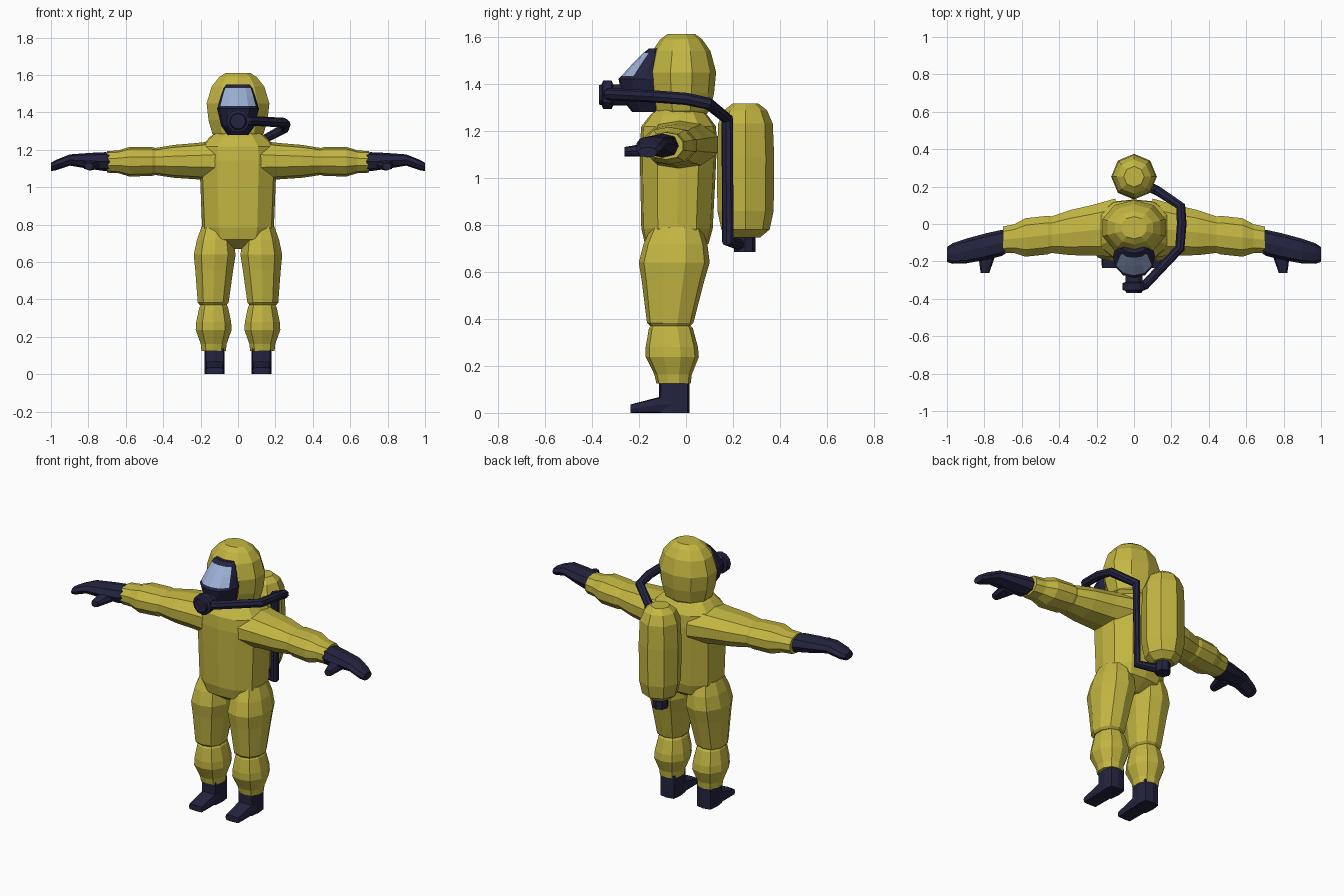
import bpy
import bmesh
from math import cos, sin, pi
from mathutils import Vector

default = bpy.data.objects.get("Cube")
if default:
    bpy.data.objects.remove(default, do_unlink=True)


def material(name, colour):
    mat = bpy.data.materials.new(name)
    mat.use_nodes = True
    mat.diffuse_color = (*colour, 1)
    shader = mat.node_tree.nodes["Principled BSDF"]
    shader.inputs["Base Color"].default_value = (*colour, 1)
    return mat


YELLOW = material("suit yellow", (.55, .47, .055))
NAVY = material("rubber navy", (.017, .017, .05))
GLASS = material("visor blue", (.33, .43, .66))
STRAIGHT = ((0, 1), (1, 1))


def rounded_outline(sides, power):
    """Unit outline between a circle (power 2) and a square (high power)."""
    outline = []
    for i in range(sides):
        angle = 2 * pi * i / sides + pi / 2
        c, s = cos(angle), sin(angle)
        reach = (abs(c) ** power + abs(s) ** power) ** (-1 / power)
        outline.append(Vector((c * reach, s * reach)))
    return outline


def tube(name, mat, start, end, size, end_size=None, swell=STRAIGHT,
         sides=10, power=2.4, mirror=False):
    """Tapering flat shaded body from start to end.

    Sizes are half widths across the main axis; swell holds pairs of
    (fraction along the body, scale of the cross-section there).
    """
    start, end = Vector(start), Vector(end)
    size, end_size = Vector(size), Vector(end_size or size)
    span = end - start
    axis = max(range(3), key=lambda k: abs(span[k]))
    across = [k for k in range(3) if k != axis]
    outline = rounded_outline(sides, power)

    # Rings of the body
    bm = bmesh.new()
    rings = []
    for along, scale in swell:
        centre = start.lerp(end, along)
        half = size.lerp(end_size, along) * scale
        ring = []
        for unit in outline:
            co = centre.copy()
            for n, k in enumerate(across):
                co[k] += unit[n] * half[n]
            ring.append(bm.verts.new(co))
        rings.append(ring)

    # Skin and end caps
    for low, high in zip(rings, rings[1:]):
        for i in range(sides):
            j = (i + 1) % sides
            bm.faces.new((low[i], low[j], high[j], high[i]))
    bm.faces.new(rings[0])
    bm.faces.new(rings[-1])
    bmesh.ops.recalc_face_normals(bm, faces=bm.faces)

    mesh = bpy.data.meshes.new(name)
    bm.to_mesh(mesh)
    bm.free()
    mesh.materials.append(mat)
    obj = bpy.data.objects.new(name, mesh)
    bpy.context.collection.objects.link(obj)
    if mirror:
        modifier = obj.modifiers.new("Mirror", "MIRROR")
        modifier.use_mirror_merge = False
    return obj


# Suit body and hood
tube("torso", YELLOW, (0, -.04, .67), (0, -.03, 1.3), (.19, .15), (.2, .16),
     swell=((0, .4), (.08, .9), (.18, 1), (.55, 1.03), (.75, 1.04),
            (.87, 1), (.95, .75), (1, .55)),
     sides=12, power=2.8)
tube("hood", YELLOW, (0, -.02, 1.25), (0, -.02, 1.61), (.175, .148),
     swell=((0, .6), (.1, .82), (.3, .94), (.55, 1), (.8, .84),
            (.94, .6), (1, .4)),
     power=2.1)

# Sleeves with a bulge before the cuff
tube("sleeve", YELLOW, (.1, -.02, 1.14), (.7, -.085, 1.135),
     (.16, .11), (.07, .055),
     swell=((0, 1), (.2, .98), (.4, 1), (.57, .92), (.6, 1),
            (.8, 1.2), (.9, 1), (1, 1.05)),
     mirror=True)

# Trouser legs, folded where thigh meets shin
tube("trouser_thigh", YELLOW, (.133, -.068, .37), (.12, -.04, .79),
     (.082, .095), (.09, .125),
     swell=((0, .9), (.03, 1.03), (.45, 1.22), (.64, 1.32), (.83, 1.13), (1, .85)),
     mirror=True)
tube("trouser_shin", YELLOW, (.13, -.053, .125), (.13, -.065, .375),
     (.067, .073), (.075, .09),
     swell=((0, 1), (.15, 1.05), (.45, 1.4), (.62, 1.33), (.94, 1.05), (1, .9)),
     mirror=True)

# Mitten gloves
tube("glove_palm", NAVY, (.68, -.095, 1.135), (.9, -.145, 1.145),
     (.065, .05), (.066, .03),
     swell=((0, .9), (.12, 1.07), (.5, 1.08), (1, 1)), sides=8, mirror=True)
tube("glove_fingers", NAVY, (.9, -.145, 1.145), (1, -.163, 1.108),
     (.066, .03), (.04, .022),
     swell=((0, 1), (.7, 1.15), (1, 1)), sides=8, mirror=True)
tube("glove_thumb", NAVY, (.785, -.15, 1.12), (.797, -.262, 1.11),
     (.05, .03), (.023, .02), sides=8, mirror=True)

# Boots
tube("boot_shaft", NAVY, (.125, -.05, 0), (.125, -.05, .14), (.053, .065),
     sides=8, power=5, mirror=True)
tube("boot_toe", NAVY, (.125, -.05, .042), (.125, -.235, .018),
     (.053, .042), (.047, .018), sides=8, power=5, mirror=True)

# Breathing mask, with the visor as the front panels of its upper half
tube("mask_lower", NAVY, (0, -.145, 1.28), (0, -.173, 1.42),
     (.055, .085), (.112, .114),
     swell=((0, 1), (.35, 1.2), (1, 1)), sides=12, power=2.2)
upper = tube("mask_upper", NAVY, (0, -.173, 1.42), (0, -.128, 1.55),
             (.112, .114), (.06, .028),
             swell=((0, 1), (.1, 1), (.5, 1.07), (.85, 1.12), (1, 1)),
             sides=12, power=2.2)
upper.data.materials.append(GLASS)
for face in upper.data.polygons:
    x, y, z = face.center
    if 1.43 < z < 1.53 and abs(x) < .085 and face.normal.y < -.3:
        face.material_index = 1
tube("mask_outlet", NAVY, (0, -.25, 1.352), (0, -.37, 1.352), (.045, .045),
     swell=((0, 1), (.5, 1), (.55, 1.35), (.85, 1.35), (.9, 1), (1, .9)),
     sides=12, power=2)

# Air tank and its valve
tube("air_tank", YELLOW, (0, .253, .745), (0, .253, 1.315), (.122, .122),
     swell=((0, .5), (.06, .84), (.2, .98), (.6, 1), (.85, .95),
            (.95, .75), (1, .45)),
     sides=8, power=2)
tube("tank_valve", NAVY, (0, .25, .685), (0, .25, .76), (.045, .045),
     sides=8, power=2)

# Air hose from the mask, round the left shoulder, down to the valve
path = [(0, -.335, 1.355), (.06, -.325, 1.355), (.245, -.13, 1.345),
        (.255, 0, 1.335), (.25, .095, 1.315), (.13, .175, 1.25),
        (.125, .178, .73), (0, .24, .712)]
curve = bpy.data.curves.new("air_hose", "CURVE")
curve.dimensions = "3D"
curve.bevel_depth = .026
curve.bevel_resolution = 2
curve.use_fill_caps = True
spline = curve.splines.new("POLY")
spline.points.add(len(path) - 1)
for point, co in zip(spline.points, path):
    point.co = (*co, 1)
spline.use_smooth = False
curve.materials.append(NAVY)
hose = bpy.data.objects.new("air_hose", curve)
bpy.context.collection.objects.link(hose)
